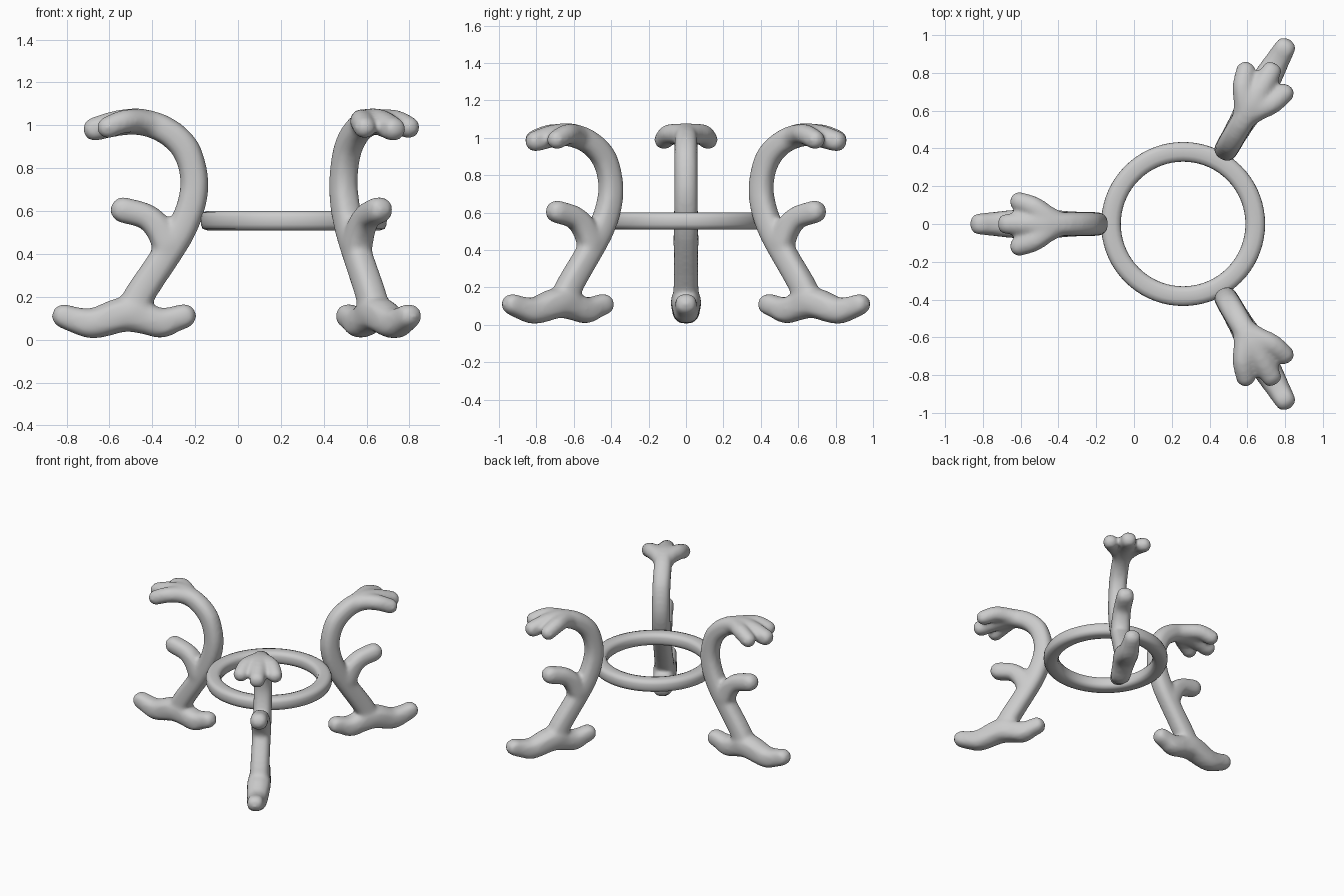
import bpy, bmesh, math
from mathutils import Vector, Matrix

if "Cube" in bpy.data.objects:
    bpy.data.objects.remove(bpy.data.objects["Cube"])

RING_X = 0.26   # centre of the ring and of the three-fold symmetry


def spline(points, steps=8):
    """Catmull-Rom samples through 4D points (x, y, z, radius)."""
    p = [Vector(q) for q in points]
    p = [2 * p[0] - p[1]] + p + [2 * p[-1] - p[-2]]
    for i in range(1, len(p) - 2):
        a, b, c, d = p[i - 1:i + 3]
        for k in range(steps + 1):
            t = k / steps
            yield 0.5 * (2 * b + (c - a) * t + (2 * a - 5 * b + 4 * c - d) * t * t
                         + (3 * b - a - 3 * c + d) * t ** 3)


def limb(bm, points, wide=1.0, n=2.8):
    """Sweep a slightly boxy ball along a path."""
    for x, y, z, r in spline(points):
        verts = bmesh.ops.create_icosphere(bm, subdivisions=2, radius=1)['verts']
        for v in verts:
            d = math.hypot(v.co.x, v.co.z)
            s = (d ** n + abs(v.co.y) ** n) ** (-1 / n)
            v.co = Vector((x + v.co.x * s * r, y + v.co.y * s * r * wide, z + v.co.z * s * r))


# Leg: stem, foot, side branch and three-fingered top, all in one plane
bm = bmesh.new()
limb(bm, [(-.50, 0, .12, .075), (-.455, 0, .215, .072), (-.345, 0, .38, .07),
          (-.265, 0, .51, .07), (-.215, 0, .64, .069), (-.205, 0, .76, .067),
          (-.245, 0, .89, .067), (-.335, 0, .975, .066), (-.45, 0, 1.015, .064),
          (-.56, 0, 1.01, .062), (-.668, 0, .982, .057)], .95)
limb(bm, [(-.812, 0, .11, .058), (-.76, 0, .092, .062), (-.67, 0, .077, .073),
          (-.53, 0, .118, .083), (-.44, 0, .1, .075), (-.36, 0, .078, .071),
          (-.30, 0, .095, .062), (-.252, 0, .11, .059)], 1.0)
limb(bm, [(-.33, 0, .44, .07), (-.37, 0, .52, .066), (-.43, 0, .575, .062),
          (-.535, 0, .605, .062)], 1.0)
for s in (-1, 1):
    limb(bm, [(-.37, 0, .99, .056), (-.45, s * .035, 1.017, .058),
              (-.53, s * .09, 1.018, .056), (-.606, s * .118, .99, .054)], 1.0, 2.2)
bmesh.ops.translate(bm, vec=(-RING_X, 0, 0), verts=bm.verts)
raw = bpy.data.meshes.new("leg_raw")
bm.to_mesh(raw)
bm.free()

# Fuse the limbs into one smooth skin
helper = bpy.data.objects.new("leg_helper", raw)
bpy.context.collection.objects.link(helper)
rm = helper.modifiers.new("fuse", 'REMESH')
rm.mode = 'VOXEL'
rm.voxel_size = 0.012
sm = helper.modifiers.new("soften", 'SMOOTH')
sm.factor = 0.5
sm.iterations = 14
deps = bpy.context.evaluated_depsgraph_get()
leg_mesh = bpy.data.meshes.new_from_object(helper.evaluated_get(deps))
bpy.data.objects.remove(helper)
leg_mesh.shade_smooth()

# Three copies around the ring
for i, name in enumerate(("leg_left", "leg_front_right", "leg_back_right")):
    leg = bpy.data.objects.new(name, leg_mesh)
    leg.matrix_world = (Matrix.Translation((RING_X, 0, 0))
                        @ Matrix.Rotation(math.radians(120 * i), 4, 'Z'))
    bpy.context.collection.objects.link(leg)

# Ring: rounded square section spun about its centre
bm = bmesh.new()
section = []
for k in range(16):
    a = math.tau * k / 16
    c, s = math.cos(a), math.sin(a)
    f = (abs(c) ** 3.5 + abs(s) ** 3.5) ** (-1 / 3.5)
    section.append((.382 + .052 * c * f, .555 + .046 * s * f))
N = 72
loops = [[bm.verts.new((r * math.cos(math.tau * j / N), r * math.sin(math.tau * j / N), z))
          for r, z in section] for j in range(N)]
for j in range(N):
    a, b = loops[j], loops[(j + 1) % N]
    for k in range(16):
        m = (k + 1) % 16
        bm.faces.new((a[k], b[k], b[m], a[m]))
bmesh.ops.recalc_face_normals(bm, faces=bm.faces)
ring_mesh = bpy.data.meshes.new("ring")
bm.to_mesh(ring_mesh)
bm.free()
ring_mesh.shade_smooth()
ring = bpy.data.objects.new("ring", ring_mesh)
ring.location.x = RING_X
bpy.context.collection.objects.link(ring)
